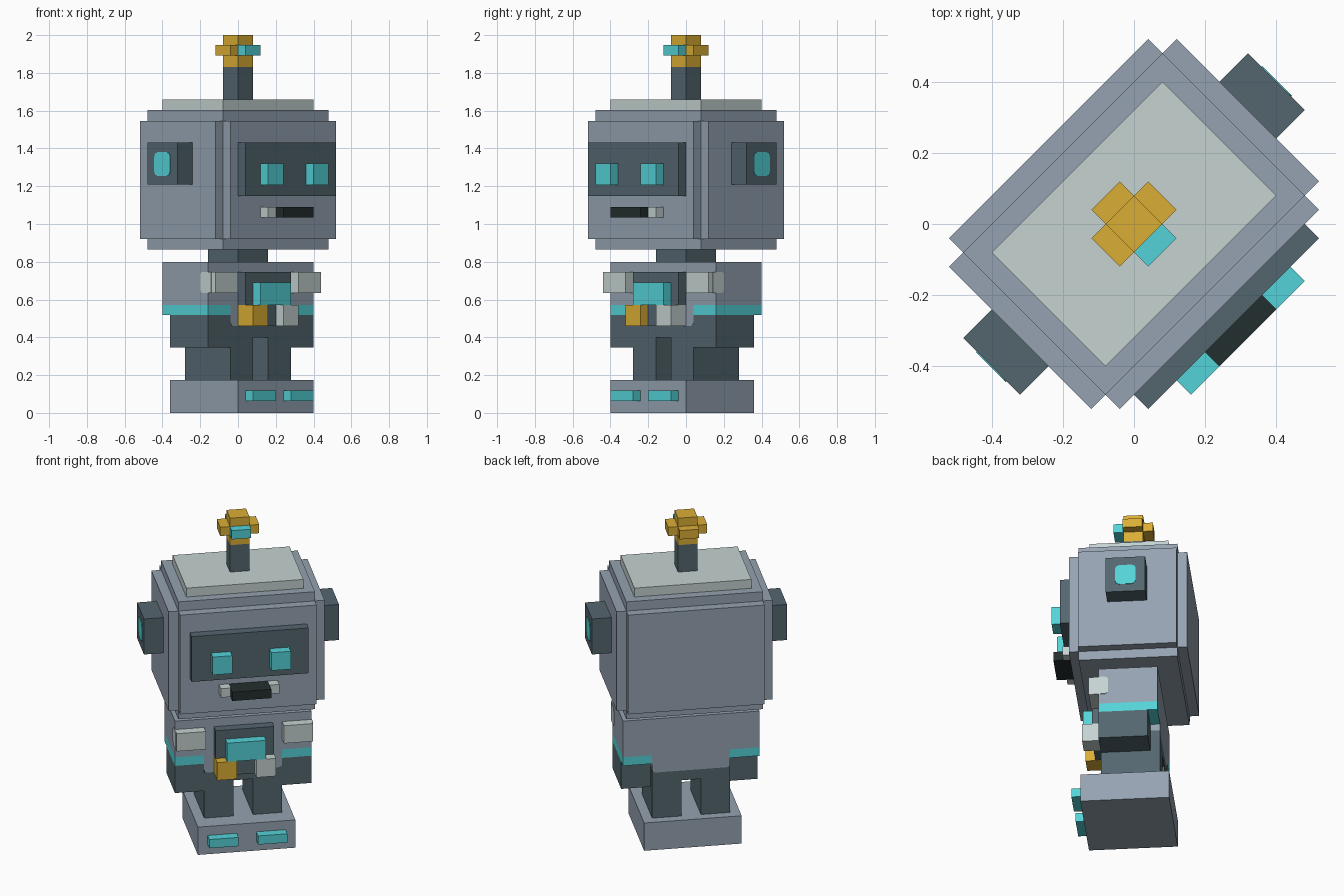
import bpy, bmesh, math
from mathutils import Matrix

if "Cube" in bpy.data.objects:
    bpy.data.objects.remove(bpy.data.objects["Cube"])

Q = 0.02 * math.sqrt(2)                     # grid step of the block design
TURN = Matrix.Rotation(math.radians(45), 4, 'Z')   # the robot stands turned by 45 degrees


def material(name, rgb):
    m = bpy.data.materials.new(name)
    lin = [(c / 255 / 12.92) if c < 11 else ((c / 255 + 0.055) / 1.055) ** 2.4 for c in rgb]
    m.diffuse_color = (*lin, 1)
    m.use_nodes = True
    m.node_tree.nodes["Principled BSDF"].inputs["Base Color"].default_value = m.diffuse_color
    return m


GREY = material("steel grey", (149, 162, 177))
DARK = material("dark slate", (84, 102, 111))
TEAL = material("teal glow", (84, 212, 216))
PALE = material("pale metal", (197, 210, 209))
GOLD = material("gold", (219, 174, 53))
BLACK = material("mouth black", (35, 46, 46))


def box(name, mat, a, b, z, bevel=0.0, pick=None):
    """Box from grid ranges a (width), b (depth) and heights z; optional chamfer on picked edges."""
    bm = bmesh.new()
    bmesh.ops.create_cube(bm, size=1)
    lo = (a[0] * Q, b[0] * Q, z[0])
    hi = (a[1] * Q, b[1] * Q, z[1])
    for v in bm.verts:
        v.co = [hi[i] if v.co[i] > 0 else lo[i] for i in range(3)]
    if bevel:
        edges = [e for e in bm.edges if pick((e.verts[0].co + e.verts[1].co) / 2,
                                             e.verts[1].co - e.verts[0].co)]
        bmesh.ops.bevel(bm, geom=edges, offset=bevel, segments=2, profile=0.5, affect='EDGES')
    bm.transform(TURN)
    bmesh.ops.recalc_face_normals(bm, faces=bm.faces)
    me = bpy.data.meshes.new(name)
    bm.to_mesh(me)
    bm.free()
    me.materials.append(mat)
    ob = bpy.data.objects.new(name, me)
    bpy.context.collection.objects.link(ob)
    return ob


def pair(name, mat, a, b, z, **kw):
    """Left and right copies of a box."""
    box(name + "_right", mat, a, b, z, **kw)
    box(name + "_left", mat, (-a[1], -a[0]), b, z, **kw)


def across(mid, d):                         # edges running along the width
    return abs(d.x) > abs(d.y) + abs(d.z)


# Feet, toe lights and legs
box("foot_block", GREY, (-10, 10), (-10, 8), (0, 0.175))
pair("toe_light", TEAL, (2, 8), (-12, -10), (0.063, 0.118))
pair("leg", DARK, (2, 8), (-6, 6), (0.175, 0.40))
box("pelvis", DARK, (-8, 8), (-6, 6), (0.40, 0.461))
box("pelvis_core", DARK, (-7.95, 7.95), (-5.95, 5.95), (0.461, 0.53))

# Torso with softened lower corners
box("torso", GREY, (-8, 8), (-6, 6), (0.461, 0.80), bevel=0.02,
    pick=lambda m, d: abs(d.y) > abs(d.x) + abs(d.z) and m.z < 0.5)

# Arms: sleeve, glowing cuff, hand
pair("sleeve", GREY, (8, 14), (-6, 6), (0.572, 0.80))
pair("cuff", TEAL, (8, 14), (-6, 6), (0.518, 0.572))
pair("hand", DARK, (8, 14), (-6, 4), (0.347, 0.518))

# Shoulder pads wrapping onto the arm sides
pair("shoulder_pad", PALE, (8, 14), (-8, -6), (0.635, 0.747))
pair("shoulder_wrap", PALE, (13.9, 14.1), (-7, -4), (0.635, 0.747), bevel=0.02,
     pick=lambda m, d: across(m, d) and m.y > -5 * Q)

# Chest panel, screen and buttons
box("chest_panel", DARK, (-6, 6), (-8, -6), (0.461, 0.747))
box("chest_screen", TEAL, (-4, 4), (-10, -8), (0.572, 0.69))
box("gold_button", GOLD, (-6.02, -2), (-10, -6), (0.46, 0.572))
box("pale_button", PALE, (2, 6.02), (-10, -6), (0.46, 0.572))

# Neck and stepped head
box("neck", DARK, (-4, 4), (-4, 4), (0.80, 0.864))
box("head_core", GREY, (-14, 14), (-10, 10), (0.864, 1.604))
box("head_sides", GREY, (-16, 16), (-10, 10), (0.921, 1.546))
box("head_front_back", GREY, (-14, 14), (-12, 12), (0.921, 1.546))
box("head_top_plate", PALE, (-12, 12), (-8, 8), (1.604, 1.66))

# Ears with round lights
pair("ear", DARK, (16, 20), (-4, 4), (1.208, 1.432))
pair("ear_light", TEAL, (19.9, 20.1), (-2.1, 2.1), (1.255, 1.38), bevel=0.024, pick=across)

# Visor, eyes and mouth
box("visor", DARK, (-12, 12), (-14, -12), (1.147, 1.432))
pair("eye", TEAL, (4, 8), (-16, -14), (1.207, 1.32))
box("mouth", BLACK, (-4, 4), (-16, -12), (1.034, 1.09))
pair("mouth_corner", PALE, (4, 6), (-14, -12), (1.034, 1.09))

# Antenna with crossed tip
box("antenna_stem", DARK, (-2, 2), (-2, 2), (1.66, 1.83))
box("antenna_tip", GOLD, (-2, 2), (-2, 2), (1.83, 2.0))
pair("antenna_knob", GOLD, (2, 4), (-2, 2), (1.892, 1.947))
box("antenna_knob_back", GOLD, (-2, 2), (2, 4), (1.892, 1.947))
box("antenna_light", TEAL, (-2, 2), (-4, -2), (1.892, 1.947))
